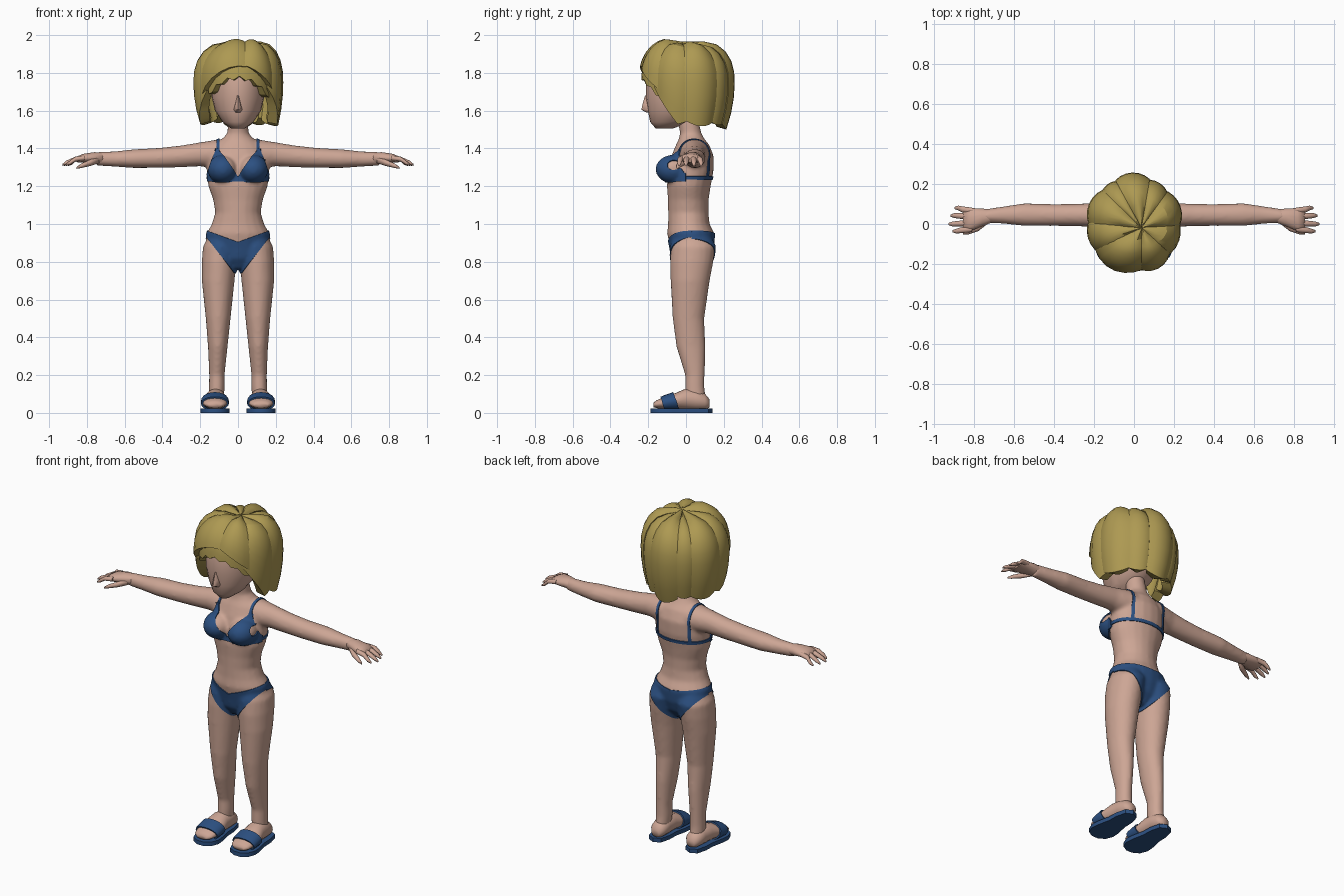
import bpy, bmesh
from math import sin, cos, radians, pi
from mathutils import Vector, Matrix

cube = bpy.data.objects.get("Cube")
if cube:
    bpy.data.objects.remove(cube, do_unlink=True)


def material(name, rgb):
    m = bpy.data.materials.new(name)
    m.use_nodes = True
    m.diffuse_color = (*rgb, 1)
    m.node_tree.nodes["Principled BSDF"].inputs["Base Color"].default_value = (*rgb, 1)
    return m


SKIN = material("skin", (0.61, 0.38, 0.30))
FACE = material("pale_grey_face", (0.47, 0.47, 0.48))
HAIR = material("blonde_hair", (0.42, 0.32, 0.085))
BLUE = material("blue_cloth", (0.025, 0.08, 0.22))


def finish(name, bm, mats, mods=(), angle=40, fix=True):
    """Turn a bmesh into an object, bake its modifiers and shade it."""
    if fix:
        bmesh.ops.recalc_face_normals(bm, faces=bm.faces)
    me = bpy.data.meshes.new(name)
    bm.to_mesh(me)
    bm.free()
    ob = bpy.data.objects.new(name, me)
    bpy.context.collection.objects.link(ob)
    for kind, settings in mods:
        mod = ob.modifiers.new(kind.lower(), kind)
        for key, value in settings.items():
            setattr(mod, key, value)
    if mods:
        deps = bpy.context.evaluated_depsgraph_get()
        baked = bpy.data.meshes.new_from_object(ob.evaluated_get(deps))
        ob.modifiers.clear()
        ob.data = baked
        baked.name = name
    ob.data.materials.clear()
    for m in mats:
        ob.data.materials.append(m)
    bpy.ops.object.select_all(action='DESELECT')
    ob.select_set(True)
    bpy.context.view_layer.objects.active = ob
    bpy.ops.object.shade_smooth_by_angle(angle=radians(angle))
    return ob


def loft(bm, axis, rows, side=1, n=20):
    """Skin elliptical rings; row = position on axis, two centres, two radii."""
    rings = []
    for p, c1, c2, r1, r2 in rows:
        ring = []
        for i in range(n):
            a = 2 * pi * i / n
            u, v = c1 + r1 * cos(a), c2 + r2 * sin(a)
            x, y, z = {'x': (p, u, v), 'y': (u, p, v), 'z': (u, v, p)}[axis]
            ring.append(bm.verts.new((x * side, y, z)))
        rings.append(ring)
    for a, b in zip(rings, rings[1:]):
        for i in range(n):
            j = (i + 1) % n
            bm.faces.new((a[i], a[j], b[j], b[i]))
    bm.faces.new(rings[0])
    bm.faces.new(rings[-1])


def garment(source, name, planes, lift=0.005):
    """Thin cloth: copy of a surface trimmed by planes (point, inward normal)."""
    bm = bmesh.new()
    bm.from_mesh(source.data)
    for co, no in planes:
        bmesh.ops.bisect_plane(bm, geom=bm.verts[:] + bm.edges[:] + bm.faces[:],
                               plane_co=co, plane_no=no, clear_inner=True)
    bm.normal_update()
    for v in bm.verts:
        v.co += v.normal * lift
    for f in bm.faces:
        f.material_index = 0
    return finish(name, bm, [BLUE], [('SOLIDIFY', dict(thickness=0.008, offset=-1))], fix=False)


# Body: torso, bust, arms and legs fused into one smooth skin
bm = bmesh.new()
loft(bm, 'z', [(.765, 0, .02, .04, .06), (.82, 0, .025, .12, .1), (.88, 0, .03, .165, .115),
               (.95, 0, .025, .167, .125), (1.0, 0, .015, .139, .11), (1.06, 0, .012, .121, .107),
               (1.13, 0, .012, .132, .108), (1.2, 0, .015, .158, .116), (1.28, 0, .025, .166, .121),
               (1.36, 0, .035, .16, .112), (1.42, 0, .035, .125, .088), (1.45, 0, .03, .085, .068),
               (1.48, 0, .025, .057, .057), (1.6, 0, 0, .05, .055)])
for s in (1, -1):
    bust = Matrix.Translation((.08 * s, -.065, 1.29)) @ Matrix.Diagonal((.075, .09, .07, 1))
    bmesh.ops.create_uvsphere(bm, u_segments=20, v_segments=12, radius=1, matrix=bust)
    loft(bm, 'x', [(.03, .045, 1.37, .08, .075), (.1, .045, 1.372, .08, .077), (.2, .045, 1.369, .06, .064),
                   (.3, .045, 1.358, .056, .058), (.42, .045, 1.35, .055, .053), (.55, .047, 1.346, .057, .05),
                   (.65, .045, 1.344, .044, .041), (.75, .04, 1.345, .034, .036)], s)
    loft(bm, 'z', [(.06, .115, .05, .04, .055), (.14, .112, .046, .042, .052), (.2, .112, .047, .041, .052),
                   (.35, .107, .026, .052, .077), (.5, .105, .013, .066, .084), (.7, .105, .022, .087, .104),
                   (.8, .1, .03, .092, .115), (.88, .09, .038, .096, .118), (.95, .08, .03, .07, .09)], s)
body = finish("body", bm, [SKIN], [('REMESH', dict(mode='VOXEL', voxel_size=.01)),
                                   ('SMOOTH', dict(factor=.5, iterations=7))], 180)

# Bikini
garment(body, "bra_band", [((0, 0, 1.235), (0, 0, 1)), ((0, 0, 1.253), (0, 0, -1))])
for s, label in ((1, "left"), (-1, "right")):
    garment(body, label + "_bra_cup", [
        ((0, .0, 0), (0, -1, 0)), ((0, 0, 0), (s, 0, 0)), ((0, 0, 1.225), (0, 0, 1)),
        ((.01 * s, 0, 1.262), (.115 * s, 0, -.08)), ((.12 * s, 0, 1.38), (-.13 * s, 0, -.045))], .007)
    garment(body, label + "_bra_strap", [
        ((.097 * s, 0, 0), (s, 0, 0)), ((.112 * s, 0, 0), (-s, 0, 0)), ((0, 0, 1.24), (0, 0, 1))])
    garment(body, label + "_brief_front", [
        ((0, .03, 0), (0, -1, 0)), ((0, 0, 0), (s, 0, 0)), ((0, 0, .74), (0, 0, 1)),
        ((0, 0, .905), (.06 * s, 0, -.165)), ((.165 * s, 0, .93), (-.165 * s, 0, .125))])
    garment(body, label + "_brief_back", [
        ((0, .03, 0), (0, 1, 0)), ((0, 0, 0), (s, 0, 0)), ((0, 0, .74), (0, 0, 1)),
        ((0, 0, .95), (.015 * s, 0, -.165)), ((.17 * s, 0, .925), (-.145 * s, 0, .12))])

for s, label in ((1, "left"), (-1, "right")):
    # Hand with four fingers and a thumb
    bm = bmesh.new()
    loft(bm, 'x', [(.70, .042, 1.345, .03, .032), (.76, .033, 1.35, .044, .031),
                   (.82, .022, 1.348, .058, .024), (.855, .022, 1.342, .05, .015)], s, 14)
    for y0, y1, tip in ((.066, .08, .9), (.038, .042, .92), (.006, 0, .93), (-.024, -.036, .91)):
        loft(bm, 'x', [(.81, y0, 1.35, .016, .014), (.86, (y0 + y1) / 2, 1.344, .015, .013),
                       (tip - .02, y1, 1.324, .012, .011), (tip, y1, 1.312, .005, .005)], s, 8)
    loft(bm, 'x', [(.735, .015, 1.34, .016, .018), (.78, -.018, 1.325, .018, .017),
                   (.83, -.04, 1.308, .013, .012), (.855, -.047, 1.297, .005, .005)], s, 8)
    finish(label + "_hand", bm, [SKIN], angle=70)

    # Foot, sandal strap and sole
    bm = bmesh.new()
    loft(bm, 'y', [(-.172, .122, .042, .035, .012), (-.155, .122, .046, .055, .021),
                   (-.11, .122, .053, .066, .033), (-.055, .122, .062, .065, .043),
                   (-.005, .119, .072, .055, .055), (.05, .117, .07, .05, .055),
                   (.1, .116, .06, .045, .042), (.125, .116, .05, .025, .022)], s)
    foot = finish(label + "_foot", bm, [SKIN], angle=80)
    garment(foot, label + "_sandal_strap", [
        ((0, -.115, .03), (0, .07, .025)), ((0, -.04, .03), (0, -.07, -.025)),
        ((0, 0, .022), (0, 0, 1))], .009)
    bm = bmesh.new()
    outline = [(0, .14), (.04, .12), (.055, .06), (.057, 0), (.072, -.07), (.076, -.12),
               (.058, -.165), (.02, -.187)]
    outline += [(-x, y) for x, y in outline[:0:-1]]
    base = bm.faces.new([bm.verts.new(((.122 + x) * s, y, 0)) for x, y in outline])
    top = bmesh.ops.extrude_face_region(bm, geom=[base])["geom"]
    bmesh.ops.translate(bm, vec=(0, 0, .024), verts=[v for v in top if isinstance(v, bmesh.types.BMVert)])
    finish(label + "_sandal_sole", bm, [BLUE])

# Head with a pale face plate
bm = bmesh.new()
loft(bm, 'z', [(1.505, 0, -.115, .035, .045), (1.54, 0, -.085, .082, .105), (1.6, 0, -.05, .122, .152),
               (1.67, 0, -.04, .139, .173), (1.75, 0, -.03, .142, .182), (1.85, 0, -.02, .13, .168),
               (1.92, 0, 0, .08, .1)], n=24)
bmesh.ops.bisect_plane(bm, geom=bm.verts[:] + bm.edges[:] + bm.faces[:],
                       plane_co=(0, -.05, 0), plane_no=(0, 1, 0))
for f in bm.faces:
    f.material_index = int(f.calc_center_median().y < -.05)
finish("head", bm, [SKIN, FACE], angle=60)
bm = bmesh.new()
loft(bm, 'z', [(1.59, 0, -.19, .014, .02), (1.605, 0, -.198, .023, .038), (1.635, 0, -.2, .016, .03),
               (1.68, 0, -.205, .005, .012)], n=8)
finish("nose", bm, [SKIN], angle=50)


def lock(name, start, end, scale, hem=0, zigzag=0, cols=6, rows=9):
    """A thick curved sheet of hair from the crown down to a slanted hem."""
    bm = bmesh.new()
    grid = []
    centre = Vector((0, 0, 1.7))
    for i in range(cols + 1):
        u = 2 * i / cols - 1
        a = radians(start + (end - start) * i / cols)
        front = max(0, min(1, (-sin(a) - .2) / .8))
        low = 1.53 + .29 * front - .02 * max(0, sin(a)) + .015 * u * u + hem - zigzag * (i % 2)
        line = []
        for j in range(rows + 1):
            t = j / rows
            z = 2.0 - (2.0 - low) * t ** 1.6
            h = (z - 1.75) / .25
            f = (1 - h ** 2.5) ** .45 if h > 0 else 1 - .16 * h * h
            z -= .035 * max(0, 1 - 4 * t)
            p = Vector((.04 * (1 - f) + .248 * f * cos(a), -.02 * (1 - f) + .258 * f * sin(a), z))
            line.append(bm.verts.new(centre + (p - centre) * (scale - .07 * u * u)))
        grid.append(line)
    for a, b in zip(grid, grid[1:]):
        for j in range(rows):
            bm.faces.new((a[j], a[j + 1], b[j + 1], b[j]))
    bmesh.ops.remove_doubles(bm, verts=bm.verts, dist=.0005)
    bm.normal_update()
    finish(name, bm, [HAIR], [('SOLIDIFY', dict(thickness=.055, offset=-1))], 28, fix=False)


# Hair: overlapping locks around the crown, plus a jagged fringe
for k, (start, end, scale, hem) in enumerate((
        (212, 282, 1.0, .015), (172, 220, .97, -.01), (277, 322, 1.0, .02), (314, 366, .97, -.01),
        (358, 403, 1.0, -.005), (36, 76, .95, 0), (70, 114, 1.0, -.01), (107, 142, .94, .01),
        (134, 180, .99, 0))):
    lock("hair_lock_%d" % (k + 1), start, end, scale, hem)
lock("hair_fringe", 222, 322, .92, -.03, .02, 12)
